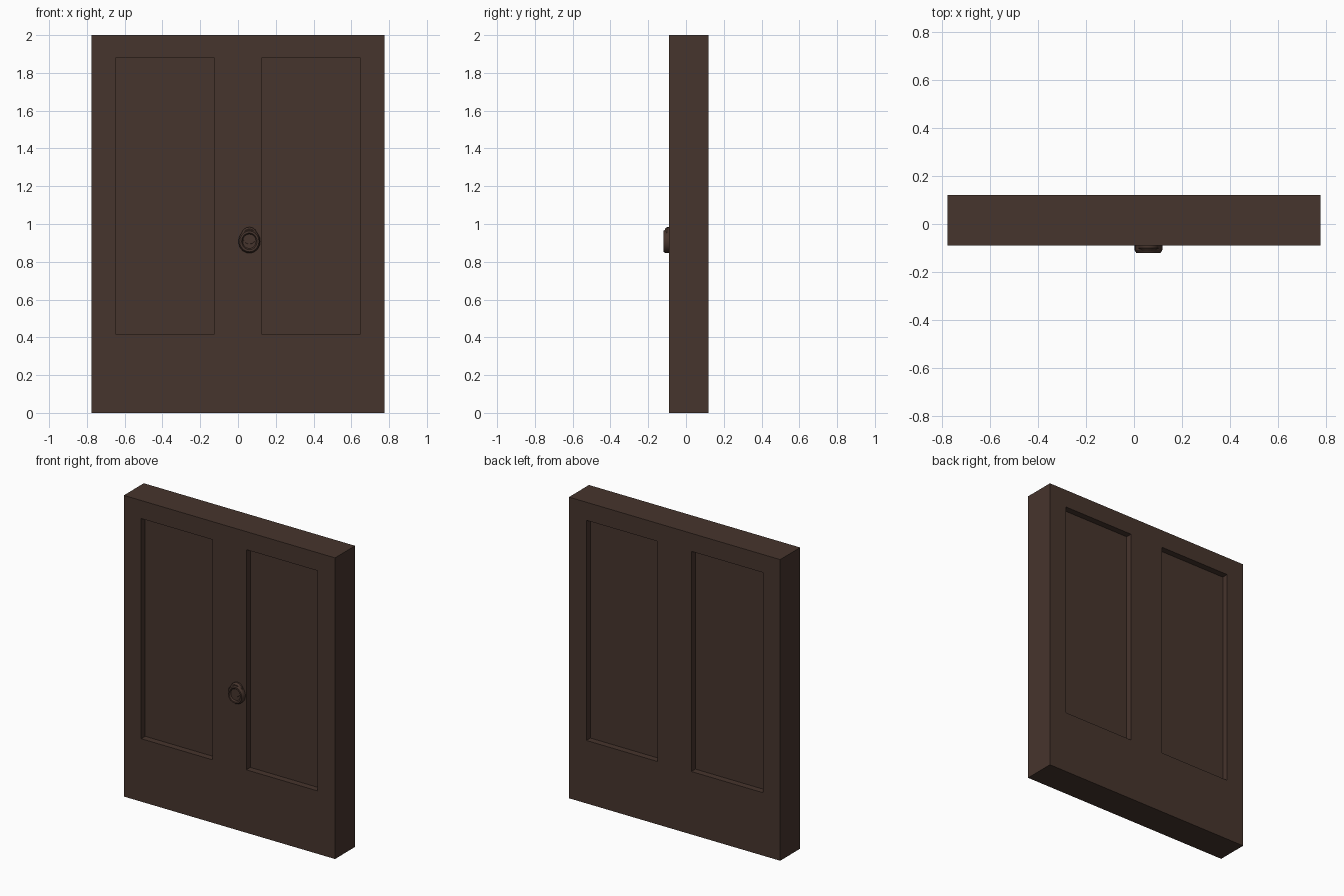
import bpy, bmesh, math
from mathutils import Vector

if "Cube" in bpy.data.objects:
    bpy.data.objects.remove(bpy.data.objects["Cube"])

wood = bpy.data.materials.new("dark brown wood")
wood.diffuse_color = (0.062, 0.035, 0.026, 1)
wood.use_nodes = True
wood.node_tree.nodes["Principled BSDF"].inputs["Base Color"].default_value = wood.diffuse_color


def add_object(name, bm):
    bmesh.ops.recalc_face_normals(bm, faces=bm.faces)
    mesh = bpy.data.meshes.new(name)
    bm.to_mesh(mesh)
    bm.free()
    obj = bpy.data.objects.new(name, mesh)
    obj.data.materials.append(wood)
    bpy.context.collection.objects.link(obj)
    return obj


def lathe(name, profile, centre, sides, squash_x, squash_z):
    """Revolve (radius, y) points around the y axis into an oval fitting."""
    bm = bmesh.new()
    rings = []
    for r, y in profile:
        rings.append([bm.verts.new((centre[0] + r * squash_x * math.cos(2 * math.pi * i / sides), y,
                                    centre[1] + r * squash_z * math.sin(2 * math.pi * i / sides)))
                      for i in range(sides)])
    for a, b in zip(rings, rings[1:]):
        for i in range(sides):
            j = (i + 1) % sides
            bm.faces.new((a[i], a[j], b[j], b[i]))
    bm.faces.new(rings[0])
    bm.faces.new(rings[-1])
    return add_object(name, bm)


# Door slab, with two sunken panels on the front and the back
HALF_W, FRONT, BACK, HEIGHT = 0.776, -0.09, 0.12, 2.0
PANEL_X, PANEL_Z, SINK = (0.124, 0.648), (0.418, 1.88), 0.042
bm = bmesh.new()
bmesh.ops.create_cube(bm, size=1)
for v in bm.verts:
    v.co = Vector((v.co.x * 2 * HALF_W,
                   FRONT if v.co.y < 0 else BACK,
                   (v.co.z + 0.5) * HEIGHT))
cuts = [((s * x, 0, 0), (1, 0, 0)) for x in PANEL_X for s in (-1, 1)]
cuts += [((0, 0, z), (0, 0, 1)) for z in PANEL_Z]
for co, no in cuts:
    bmesh.ops.bisect_plane(bm, geom=bm.verts[:] + bm.edges[:] + bm.faces[:],
                           plane_co=co, plane_no=no)
bm.normal_update()
panels = []
for f in bm.faces:
    c = f.calc_center_median()
    if (abs(f.normal.y) > 0.9 and PANEL_X[0] < abs(c.x) < PANEL_X[1]
            and PANEL_Z[0] < c.z < PANEL_Z[1]):
        panels.append(f)
bmesh.ops.inset_individual(bm, faces=panels, thickness=0, depth=-SINK)
add_object("door_slab", bm)

# Oval knob with a dished centre, and the small mount above it
knob = lathe("knob_ring",
             [(0.058, -0.08), (0.058, -0.108), (0.051, -0.12), (0.041, -0.12), (0.035, -0.111)],
             (0.06, 0.908), 20, 1.0, 1.08)
mount = lathe("knob_mount", [(0.05, -0.08), (0.05, -0.1), (0.04, -0.112)],
              (0.06, 0.934), 16, 0.9, 1.0)
for obj in (knob, mount):
    bpy.ops.object.select_all(action='DESELECT')
    obj.select_set(True)
    bpy.context.view_layer.objects.active = obj
    bpy.ops.object.shade_smooth_by_angle(angle=math.radians(30))
